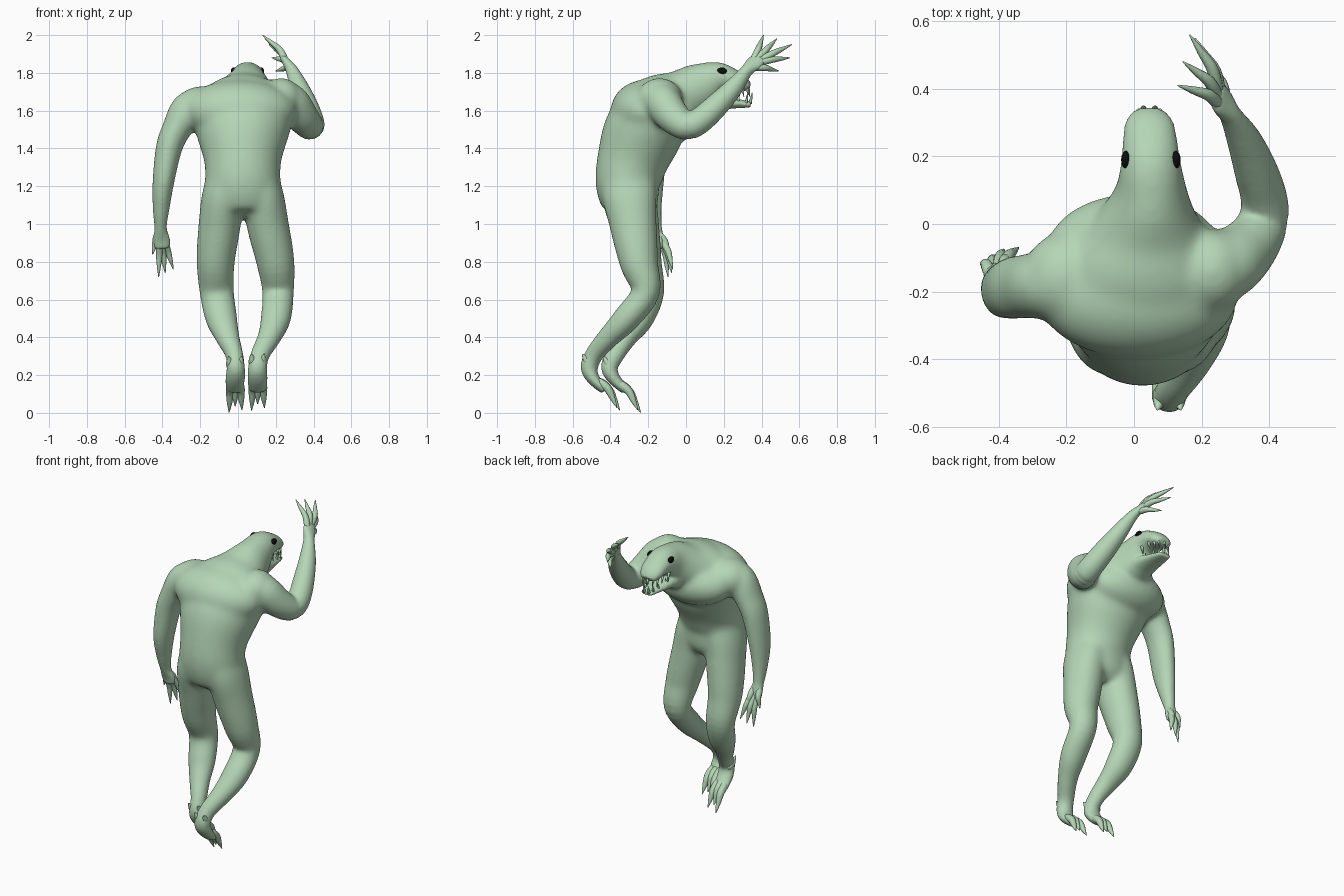
import bpy, bmesh, math
from mathutils import Vector, Matrix


def material(name, rgb):
    m = bpy.data.materials.new(name)
    m.diffuse_color = (*rgb, 1)
    return m


SKIN = material("pale green skin", (0.46, 0.67, 0.47))
BLACK = material("black eye", (0.004, 0.004, 0.004))


def spline(rows, steps):
    """Catmull-Rom through rows of (x, y, z, ra, rb)."""
    rows = [list(r) + [r[3]] * (5 - len(r)) for r in rows]
    ext = [rows[0]] + rows + [rows[-1]]
    out = []
    for i in range(1, len(ext) - 2):
        a, b, c, d = ext[i - 1:i + 3]
        for s in range(steps):
            t = s / steps
            out.append([0.5 * (2 * q + (r - p) * t + (2 * p - 5 * q + 4 * r - w) * t * t
                               + (3 * q - p - 3 * r + w) * t ** 3)
                        for p, q, r, w in zip(a, b, c, d)])
    return out + [rows[-1]]


def tube(bm, rows, ref=(1, 0, 0), sides=32, steps=5):
    """Elliptical loft; ra lies along ref, rb across it."""
    rows = spline(rows, steps)
    pts = [Vector(r[:3]) for r in rows]
    rings = []
    for i, r in enumerate(rows):
        t = (pts[min(i + 1, len(pts) - 1)] - pts[max(i - 1, 0)]).normalized()
        u = Vector(ref)
        u = (u - t * u.dot(t)).normalized()
        v = t.cross(u)
        rings.append([bm.verts.new(pts[i] + u * math.cos(k * math.tau / sides) * r[3]
                                   + v * math.sin(k * math.tau / sides) * r[4])
                      for k in range(sides)])
    for a, b in zip(rings, rings[1:]):
        for k in range(sides):
            j = (k + 1) % sides
            bm.faces.new((a[k], a[j], b[j], b[k]))
    bm.faces.new(rings[0][::-1])
    bm.faces.new(rings[-1])


def ball(bm, loc, radii):
    bmesh.ops.create_uvsphere(bm, u_segments=24, v_segments=16, radius=1,
                              matrix=Matrix.Translation(loc) @ Matrix.Diagonal((*radii, 1)))


def finish(bm, name, mat):
    bmesh.ops.recalc_face_normals(bm, faces=bm.faces)
    for f in bm.faces:
        f.smooth = True
    me = bpy.data.meshes.new(name)
    bm.to_mesh(me)
    bm.free()
    me.materials.append(mat)
    ob = bpy.data.objects.new(name, me)
    bpy.context.collection.objects.link(ob)
    return ob


body = bmesh.new()
# hunched torso, neck and upper head in one loft
tube(body, [(.025, -.29, 1.03, .09, .08), (.022, -.288, 1.09, .19, .142),
            (.025, -.308, 1.2, .2, .17), (.025, -.285, 1.33, .204, .188),
            (.025, -.225, 1.49, .25, .21), (.03, -.15, 1.61, .265, .18),
            (.04, -.03, 1.67, .18, .145), (.05, .08, 1.73, .114, .128),
            (.05, .17, 1.772, .09, .087), (.047, .25, 1.765, .08, .056),
            (.045, .3, 1.742, .071, .042), (.045, .333, 1.72, .047, .022)])
ball(body, (0, -.075, 1.575), (.26, .165, .145))      # chest
ball(body, (.01, -.21, 1.6), (.3, .19, .165))         # shoulder blades
ball(body, (-.2, -.16, 1.615), (.13, .14, .115))      # shoulders
ball(body, (.23, -.14, 1.66), (.11, .125, .115))
# lower jaw
tube(body, [(.045, .02, 1.62, .1, .08), (.045, .13, 1.645, .085, .055),
            (.045, .24, 1.64, .065, .03), (.045, .343, 1.632, .042, .016)])
# hanging arm
Y = (0, 1, 0)
tube(body, [(-.2, -.17, 1.64, .09), (-.265, -.18, 1.6, .1, .095), (-.325, -.185, 1.5, .095, .078),
            (-.365, -.19, 1.4, .09, .07), (-.395, -.195, 1.22, .078, .057),
            (-.407, -.18, 1.08, .052, .044), (-.41, -.16, .98, .033, .033),
            (-.405, -.14, .92, .024, .046), (-.4, -.13, .87, .018, .04)], Y)
# raised arm
tube(body, [(.2, -.15, 1.66, .1), (.27, -.125, 1.645, .103), (.335, -.07, 1.57, .09),
            (.38, 0, 1.52, .075), (.385, .07, 1.545, .07), (.36, .16, 1.625, .064),
            (.325, .25, 1.72, .051), (.287, .32, 1.81, .034), (.262, .36, 1.85, .046, .024),
            (.24, .395, 1.88, .04, .018)], Y)
# legs with raised ankles and heels
for rows in (
    [(-.04, -.3, 1.3, .1, .13), (-.077, -.3, 1.16, .112, .148), (-.097, -.272, 1.0, .112, .131),
     (-.118, -.235, .8, .1, .107),
     (-.112, -.195, .64, .09, .079), (-.088, -.245, .5, .083, .073), (-.055, -.315, .4, .063, .056),
     (-.02, -.375, .31, .047, .05), (-.012, -.405, .24, .048, .045), (-.015, -.38, .18, .052, .034),
     (-.018, -.32, .12, .048, .024)],
    [(.09, -.3, 1.3, .1, .13), (.13, -.3, 1.16, .11, .145), (.157, -.28, 1.0, .112, .126),
     (.198, -.25, .8, .1, .102),
     (.212, -.215, .64, .083, .076), (.2, -.315, .5, .079, .071), (.165, -.41, .4, .061, .057),
     (.118, -.485, .31, .05, .048), (.104, -.512, .24, .05, .046), (.104, -.49, .18, .053, .034),
     (.104, -.43, .12, .048, .024)]):
    tube(body, rows)
ob = finish(body, "body", SKIN)
# fuse the lofts into one soft skin
rem = ob.modifiers.new("fuse", 'REMESH')
rem.mode = 'VOXEL'
rem.voxel_size = 0.009
rem.use_smooth_shade = True
sm = ob.modifiers.new("soften", 'SMOOTH')
sm.factor = 0.5
sm.iterations = 6
deps = bpy.context.evaluated_depsgraph_get()
me = bpy.data.meshes.new_from_object(ob.evaluated_get(deps))
ob.modifiers.clear()
ob.data = me
me.materials.clear()
me.materials.append(SKIN)
for p in me.polygons:
    p.use_smooth = True
    p.material_index = 0
# blend hips, chest and shoulders further, leaving hands, feet and jaws crisp
grp = ob.vertex_groups.new(name="trunk")
for v in me.vertices:
    x, y, z = v.co
    w = min((z - .9) / .15, (.36 - abs(x)) / .08, (.12 - y) / .08, 1)
    if w > 0:
        grp.add([v.index], w, 'REPLACE')
sm = ob.modifiers.new("blend", 'SMOOTH')
sm.factor = 0.5
sm.iterations = 60
sm.vertex_group = "trunk"


def digit(bm, a, b, r, bend):
    """Clawed finger or toe from a to b, bowed by bend."""
    a, b = Vector(a), Vector(b)
    m = a.lerp(b, .45) + Vector(bend)
    tube(bm, [(*a, r * .5), (*a.lerp(m, .4), r * .95), (*m, r * .9),
              (*m.lerp(b, .5), r * .6), (*b, .002)], (.9, .1, .43), 12, 4)


# fingers
bm = bmesh.new()
for a, b in (((.26, .35, 1.855), (.13, .41, 2.0)), ((.255, .365, 1.86), (.145, .48, 1.98)),
             ((.255, .37, 1.855), (.165, .56, 1.95)), ((.26, .365, 1.85), (.18, .55, 1.88)),
             ((.275, .35, 1.83), (.2, .49, 1.81))):
    digit(bm, a, b, .019, (.016, .006, .006))
finish(bm, "raised_hand_fingers", SKIN)
bm = bmesh.new()
for a, b in (((-.425, -.15, .96), (-.452, -.115, .84)), ((-.415, -.145, .935), (-.42, -.095, .72)),
             ((-.405, -.14, .93), (-.385, -.075, .74)), ((-.395, -.14, .935), (-.342, -.07, .76)),
             ((-.39, -.15, .96), (-.375, -.09, .83))):
    digit(bm, a, b, .019, (0, .014, 0))
finish(bm, "hanging_hand_fingers", SKIN)

# toes and heel spurs
for name, x, y, z in (("left", -.015, -.38, 0), ("right", .104, -.49, .012)):
    bm = bmesh.new()
    for dx, ex, ey, ez in ((-.024, -.032, .14, .002), (0, .0, .115, .035), (.024, .036, .125, .015)):
        digit(bm, (x + dx, y + .02, z + .165), (x + ex, y + ey, z + ez), .024, (0, .012, .014))
    for s in (-1, 1):
        digit(bm, (x + s * .02, y + .01, z + .24), (x + s * .035, y - .06, z + .3), .024, (0, -.008, -.008))
    finish(bm, name + "_toes", SKIN)

# teeth along both jaws
bm = bmesh.new()
for z0, z1, w, y0, y1, n in ((1.73, 1.672, .062, .2, .328, 9), (1.637, 1.685, .042, .2, .343, 8)):
    for i in range(n):
        a = math.pi * i / (n - 1)
        x = .045 + w * math.copysign(abs(math.cos(a)) ** .6, math.cos(a))
        y = y0 + (y1 - y0) * max(math.sin(a), 0) ** .8
        tube(bm, [(x, y, z0, .01), (x, y + .01, z1 + .01 * (i % 2), .0015)], sides=8, steps=2)
finish(bm, "teeth", SKIN)

# eyes
bm = bmesh.new()
for s in (-1, 1):
    ball(bm, (.05 + s * .074, .19, 1.81), (.014, .026, .019))
finish(bm, "eyes", BLACK)
